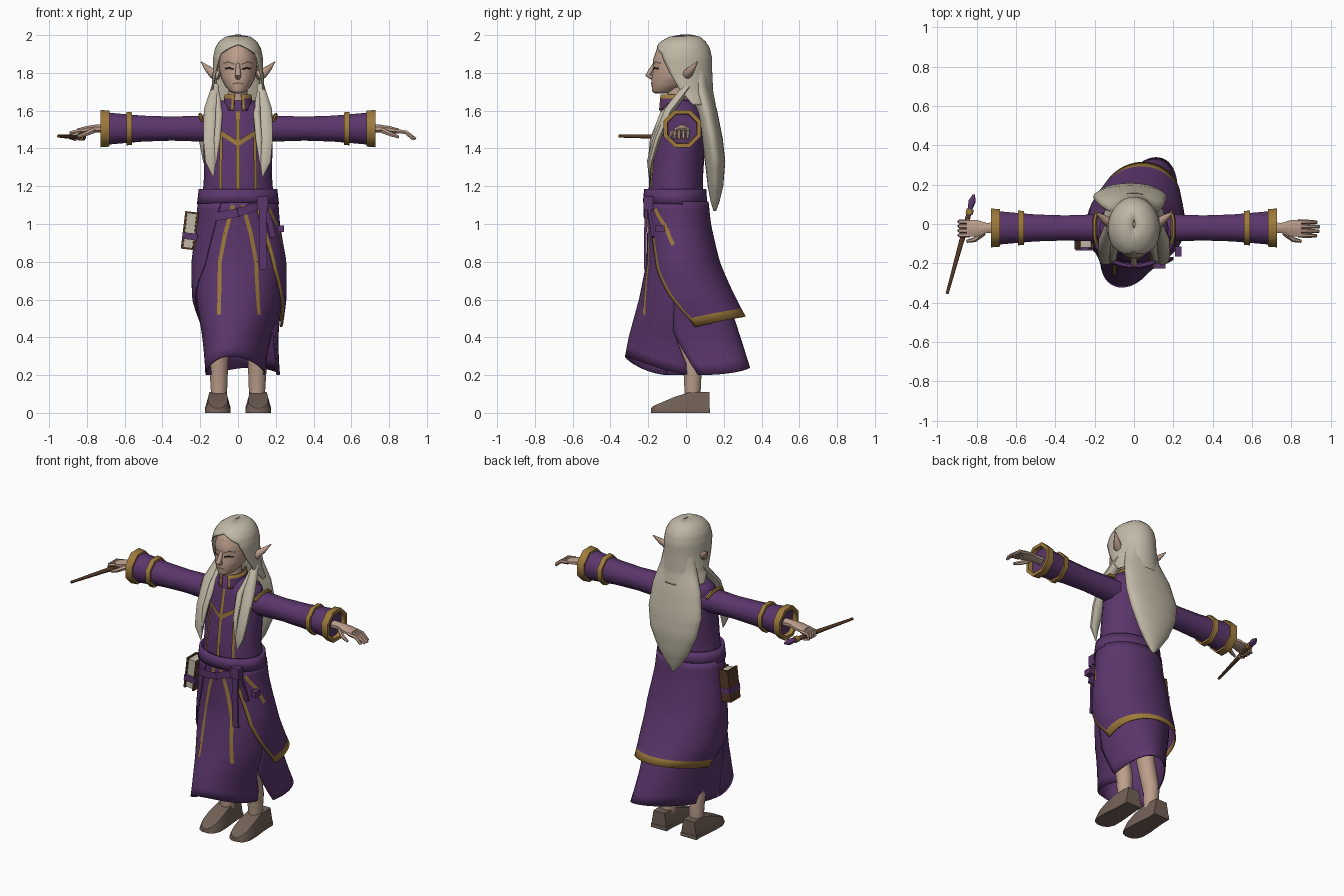
import bpy, bmesh
from math import sin, cos, asin, pi, radians
from mathutils import Vector

if "Cube" in bpy.data.objects:
    bpy.data.objects.remove(bpy.data.objects["Cube"])


def material(name, r, g, b):
    m = bpy.data.materials.new(name)
    m.diffuse_color = (r, g, b, 1)
    m.use_nodes = True
    m.node_tree.nodes["Principled BSDF"].inputs["Base Color"].default_value = (r, g, b, 1)
    return m


PURPLE = material("purple cloth", .105, .037, .15)
GOLD = material("gold trim", .34, .195, .045)
SKIN = material("skin", .5, .34, .26)
HAIR = material("pale hair", .53, .48, .38)
SHOE = material("grey brown leather", .17, .12, .095)
WOOD = material("brown wood", .1, .045, .022)
DARK = material("dark lines", .02, .015, .015)


def build(name, rows, mats, rule=None, closed=False, cap=False, thick=0, angle=40):
    """Skin a grid of points; rule(row, column) picks the material."""
    bm = bmesh.new()
    grid = [[bm.verts.new(p) for p in row] for row in rows]
    n = len(rows[0])
    for i in range(len(rows) - 1):
        for j in range(n if closed else n - 1):
            k = (j + 1) % n
            f = bm.faces.new((grid[i][j], grid[i][k], grid[i + 1][k], grid[i + 1][j]))
            f.material_index = rule(i, j) if rule else 0
    if cap:
        bm.faces.new(grid[0])
        bm.faces.new(grid[-1])
    bmesh.ops.remove_doubles(bm, verts=bm.verts, dist=.00001)
    bmesh.ops.recalc_face_normals(bm, faces=bm.faces)
    me = bpy.data.meshes.new(name)
    bm.to_mesh(me)
    bm.free()
    for m in mats:
        me.materials.append(m)
    ob = bpy.data.objects.new(name, me)
    bpy.context.collection.objects.link(ob)
    if thick:
        mod = ob.modifiers.new("thickness", "SOLIDIFY")
        mod.thickness, mod.offset = thick, 0
    bpy.ops.object.select_all(action="DESELECT")
    ob.select_set(True)
    bpy.context.view_layer.objects.active = ob
    bpy.ops.object.shade_smooth_by_angle(angle=radians(angle))


def level(table, z):
    """Interpolate (half width, front, back, centre x, shear) at height z."""
    rows = [tuple(r) + (0,) * (6 - len(r)) for r in table]
    if z >= rows[0][0]:
        return rows[0][1:]
    for a, b in zip(rows, rows[1:]):
        if z >= b[0]:
            t = (a[0] - z) / (a[0] - b[0])
            return [p + (q - p) * t for p, q in zip(a[1:], b[1:])]
    return rows[-1][1:]


def section(table, a, z, off=0):
    hw, yf, yb, cx, shear = level(table, z)
    hd, cy = (yb - yf) / 2, (yb + yf) / 2
    y = -cos(a) * hd
    return Vector((cx + shear * y + sin(a) * (hw + off), cy + y - off * cos(a), z))


def sheet(name, table, lo, hi, top, hem, mats, nu=32, nv=16, rule=None, off=lambda u, v: 0, thick=.008):
    """Open cloth between angles lo(z) and hi(z), down to hem(u)."""
    rows = []
    for i in range(nv + 1):
        row = []
        for j in range(nu + 1):
            u, v = j / nu, i / nv
            z = top + (hem(u) - top) * v
            a = radians(lo(z) + (hi(z) - lo(z)) * u)
            row.append(section(table, a, z, off(u, v)))
        rows.append(row)
    build(name, rows, mats, rule, thick=thick)


def body(name, table, mat, n=24, sub=3):
    """Closed form through every level of a table."""
    zs = [a[0] + (b[0] - a[0]) * k / sub for a, b in zip(table, table[1:]) for k in range(sub)] + [table[-1][0]]
    rows = [[section(table, 2 * pi * j / n, z) for j in range(n)] for z in zs]
    build(name, rows, [mat], closed=True, cap=True, angle=60)


def ribbon(name, table, pts, width, mat, off=.008, sub=6):
    """Flat trim laid on the front of a form through (x, z) points."""
    path = []
    for (x0, z0), (x1, z1) in zip(pts, pts[1:]):
        for k in range(sub + 1):
            x, z = x0 + (x1 - x0) * k / sub, z0 + (z1 - z0) * k / sub
            hw, yf, yb, cx, sh = level(table, z)
            a = asin(max(-1, min(1, (x - cx + sh * (yb - yf) / 2) / hw)))
            path.append((a, section(table, a, z, off)))
    rows = []
    for i, (a, p) in enumerate(path):
        t = path[min(i + 1, len(path) - 1)][1] - path[max(i - 1, 0)][1]
        side = t.cross(Vector((sin(a), -cos(a), 0))).normalized() * width / 2
        rows.append([p - side, p + side])
    build(name, rows, [mat])


def tube(name, pts, radii, mat, n=8, ref=(0, 1, 0)):
    """Tapered tube; each radius is (across, along ref)."""
    pts, rows = [Vector(p) for p in pts], []
    for i, p in enumerate(pts):
        t = (pts[min(i + 1, len(pts) - 1)] - pts[max(i - 1, 0)]).normalized()
        side = t.cross(Vector(ref)).normalized()
        up = side.cross(t)
        ru, rv = radii[i] if isinstance(radii[i], tuple) else (radii[i],) * 2
        rows.append([p + side * ru * cos(w) + up * rv * sin(w) for w in [2 * pi * (k + .5) / n for k in range(n)]])
    build(name, rows, [mat], closed=True, cap=True, angle=50)


def box(name, centre, size, mat, tilt=0):
    bpy.ops.mesh.primitive_cube_add(size=1, location=centre, rotation=(0, tilt, 0))
    ob = bpy.context.object
    ob.name, ob.scale = name, size
    ob.data.materials.append(mat)


# Robe: underskirt in two panels, the front one tucked in at the left slit
SKIRT = [(1.14, .195, -.205, .1), (1, .205, -.2, .115), (.8, .232, -.205, .155, .005), (.6, .225, -.245, .22, .005, .1),
         (.4, .188, -.3, .285, .012, .2), (.2, .168, -.338, .348, .025, .28)]
slit = lambda z: max(0, (.43 - z) / .21)
sheet("skirt_front", SKIRT, lambda z: -72, lambda z: 78 + 15 * slit(z), 1.14,
      lambda u: .2 + .1 * sin(pi * u) ** 1.5, [PURPLE], off=lambda u, v: -.07 * u ** 8 * max(0, (v - .72) / .28))
sheet("skirt_back", SKIRT, lambda z: 78 + 20 * slit(z), lambda z: 288, 1.14,
      lambda u: .2 + .04 * sin(pi * u) ** 2, [PURPLE])

# Overcoat sweeping back, edged in gold at the hem and left front
EDGE = [(1.12, 25), (.9, 40), (.78, 47), (.62, 72), (.47, 101)]
edge = lambda z: level(EDGE, z)[0]
sheet("overcoat", SKIRT, edge, lambda z: 360 - edge(z), 1.12, lambda u: .455 + .055 * sin(pi * u), [PURPLE, GOLD],
      nu=48, nv=15, rule=lambda i, j: int(i == 14 or j == 0),
      off=lambda u, v: .013 + .05 * v ** 3 * sin(pi * u))
for s in (1, -1):
    ribbon("skirt_trim", SKIRT, [(s * .025, 1.1), (s * .065, .95), (s * .093, .8), (s * .1, .52)], .022, GOLD)
ribbon("coat_seam", SKIRT, [(.15, 1.08), (.195, .98), (.219, .89)], .02, GOLD, off=.02)

# Upper robe with pointed yoke and seams
TORSO = [(1.655, .085, -.1, .04), (1.625, .13, -.125, .07), (1.58, .175, -.14, .095), (1.5, .185, -.155, .1),
         (1.4, .182, -.175, .1), (1.25, .18, -.195, .09), (1.12, .19, -.2, .09)]
body("robe_top", TORSO, PURPLE)
ribbon("centre_seam", TORSO, [(0, 1.6), (0, 1.18)], .02, GOLD)
for s in (1, -1):
    ribbon("yoke_trim", TORSO, [(s * .172, 1.56), (s * .09, 1.485), (0, 1.425)], .025, GOLD)
    ribbon("side_seam", TORSO, [(s * .085, 1.485), (s * .09, 1.18)], .018, GOLD)

# Collar open at the throat
COLLAR = [(1.685, .066, -.135, .04), (1.58, .085, -.145, .06)]
sheet("collar", COLLAR, lambda z: 16, lambda z: 344, 1.685, lambda u: 1.6, [PURPLE, GOLD], nv=4,
      rule=lambda i, j: int(i == 0 or j in (0, 31)))

# Belt, sash, knot and hanging ends
BELT = [(1.2, .198, -.212, .098), (1.1, .21, -.222, .105)]
sheet("belt", BELT, lambda z: 0, lambda z: 360, 1.185, lambda u: 1.115 - .015 * sin(pi * u), [PURPLE], nv=2, thick=.016)
ribbon("sash", SKIRT, [(-.2, 1.02), (0, 1.06), (.13, 1.11)], .045, PURPLE, off=.022)
box("knot", (.13, -.2, 1.11), (.06, .05, .07), PURPLE)
tube("long_sash_end", [(.13, -.21, 1.1), (.13, -.215, .95), (.135, -.215, .76)], [(.028, .01)] * 3, PURPLE, 4)
tube("short_sash_end", [(.14, -.2, 1.1), (.17, -.185, 1.0), (.185, -.175, .93)], [(.022, .01)] * 3, PURPLE, 4)
box("belt_tag", (.225, -.14, .975), (.035, .05, .035), PURPLE)

# Strapped book at the right hip
box("book_pages", (-.255, -.08, .965), (.05, .08, .185), HAIR, .12)
for dx in (.031, -.031):
    box("book_cover", (-.255 + dx, -.08, .965 - dx * .12), (.01, .095, .2), WOOD, .12)
box("book_spine", (-.255, -.035, .965), (.07, .012, .2), WOOD, .12)
box("book_strap", (-.255, -.08, .935), (.08, .108, .035), PURPLE, .12)


def lathe_x(name, s, profile, mat, cap=False):
    rows = [[(s * x, -.02 + r * cos(w), 1.505 + r * sin(w)) for w in [2 * pi * (k + .5) / 8 for k in range(8)]]
            for x, r in profile]
    build(name, rows, [mat], closed=True, cap=cap, angle=50)


for s in (1, -1):
    # Sleeve, bands and open cuff
    lathe_x("sleeve", s, [(.1, .078), (.2, .074), (.35, .069), (.5, .074), (.6, .083), (.7, .093)], PURPLE, True)
    tube("shoulder_trim", [(s * .19, -.1, 1.55), (s * .2, -.06, 1.578), (s * .2, .02, 1.578), (s * .19, .06, 1.55)],
         [.011] * 4, GOLD, 6, (1, 0, 0))
    lathe_x("sleeve_band", s, [(.56, .07), (.56, .093), (.59, .096), (.59, .07)], GOLD)
    lathe_x("cuff", s, [(.68, .08), (.68, .103), (.727, .107), (.727, .085), (.7, .082)], GOLD)

    # Hand: relaxed on the left, gripping on the right
    tube("palm", [(s * .69, -.02, 1.505), (s * .75, -.02, 1.505), (s * .8, -.022, 1.5), (s * .85, -.022, 1.492)],
         [(.025, .03), (.023, .028), (.02, .046), (.014, .045)], SKIN)
    for k in range(4):
        y = .012 - k * .023
        reach = .945 - .012 * abs(k - 1.4)
        path = [(.835, y, 1.493), (.89, y - .002, 1.485), (reach, y - .003, 1.45)]
        if s < 0:
            path = [(.835, y, 1.493), (.885, y, 1.483), (.89, y, 1.455), (.855, y, 1.445)]
        tube("finger", [(s * x, b, c) for x, b, c in path], [.0125, .0115, .009, .008][:len(path)], SKIN, 6)
    tube("thumb", [(s * .765, -.045, 1.495), (s * .81, -.08, 1.475), (s * .85, -.088, 1.46)], [.016, .013, .008], SKIN, 6)

    # Leg and flat-soled shoe
    tube("leg", [(s * .1, .035, .07), (s * .102, .035, .22), (s * .1, -.01, .42), (s * .09, -.03, .75)],
         [.042, .05, .055, .065], SKIN, 12)
    tops = [(.125, .052, .11), (.02, .06, .11), (-.06, .068, .085), (-.13, .068, .055), (-.17, .05, .038), (-.186, .02, .025)]
    outline = [(-1, 0), (-1, .3), (-.75, 1), (.75, 1), (1, .3), (1, 0)]
    build("shoe", [[(s * .107 + w * a, y, h * b) for a, b in outline] for y, w, h in tops], [SHOE], closed=True, cap=True)
    box("shoe_heel", (s * .107, .085, .012), (.112, .085, .024), SHOE)

# Head, neck and features
HEAD = [(1.98, .03, -.06, .05), (1.94, .085, -.15, .08), (1.87, .099, -.175, .09), (1.82, .1, -.175, .08),
        (1.77, .089, -.182, .05), (1.73, .068, -.182, 0), (1.7, .042, -.178, -.06), (1.69, .02, -.16, -.1)]
body("head", HEAD, SKIN)
tube("neck", [(0, -.045, 1.6), (0, -.05, 1.76)], [.055, .052], SKIN, 12)
tube("nose", [(0, -.165, 1.85), (0, -.188, 1.81), (0, -.2, 1.79), (0, -.178, 1.775)], [.01, .014, .018, .014], SKIN)
ribbon("mouth", HEAD, [(-.028, 1.742), (0, 1.746), (.028, 1.742)], .008, SHOE, .003)
for s in (1, -1):
    ribbon("eye", HEAD, [(s * .022, 1.819), (s * .045, 1.826), (s * .068, 1.822)], .011, DARK, .003)
    ribbon("eyebrow", HEAD, [(s * .018, 1.846), (s * .05, 1.858), (s * .075, 1.85)], .007, SHOE, .003)
    tube("ear", [(s * .1, .0, 1.785), (s * .13, .008, 1.795), (s * .16, .032, 1.822), (s * .195, .06, 1.858)],
         [(.024, .022), (.028, .026), (.018, .018), (.003, .003)], SKIN)

# Hair: cap framing the face, long back fall, front locks
CAP = [(2, .005, -.02, .02), (1.99, .06, -.08, .07), (1.965, .097, -.13, .1), (1.93, .118, -.163, .122), (1.88, .128, -.18, .134),
       (1.8, .13, -.175, .135), (1.7, .138, -.15, .14), (1.6, .165, -.11, .16)]
HAIRLINE = [(1.95, 0), (1.935, 20), (1.9, 47), (1.82, 62), (1.72, 78), (1.6, 105)]
hairline = lambda z: level(HAIRLINE, z)[0]
sheet("hair_cap", CAP, hairline, lambda z: 360 - hairline(z), 2, lambda u: 1.63, [HAIR], nv=30)
body("hair_back", [(1.85, .1, 0, .12), (1.72, .125, .02, .13), (1.6, .168, .05, .165, -.01), (1.45, .188, .08, .195, -.02),
                   (1.33, .165, .1, .208, -.02), (1.2, .105, .115, .197, -.02), (1.12, .05, .13, .178, -.02), (1.07, .008, .145, .16, -.02)], HAIR)
for s in (1, -1):
    tube("front_lock", [(s * .12, .01, 1.73), (s * .142, -.09, 1.6), (s * .145, -.155, 1.45), (s * .145, -.19, 1.33), (s * .13, -.195, 1.25)],
         [(.02, .025), (.042, .026), (.042, .022), (.03, .018), (.003, .003)], HAIR)
    tube("inner_lock", [(s * .108, -.02, 1.69), (s * .1, -.125, 1.58), (s * .11, -.18, 1.45), (s * .118, -.2, 1.32)],
         [(.012, .02), (.02, .016), (.018, .012), (.003, .003)], HAIR)

# Wand in the right hand
tube("wand", [(-.95, -.355, 1.465), (-.88, -.1, 1.462), (-.865, -.05, 1.46), (-.835, .07, 1.46)], [.008, .013, .015, .013], WOOD)
tube("wand_guard", [(-.838, .05, 1.46), (-.832, .075, 1.46)], [.02, .02], GOLD)
tube("wand_pommel", [(-.835, .07, 1.46), (-.823, .115, 1.46), (-.813, .15, 1.46)], [.012, .02, .006], PURPLE)
